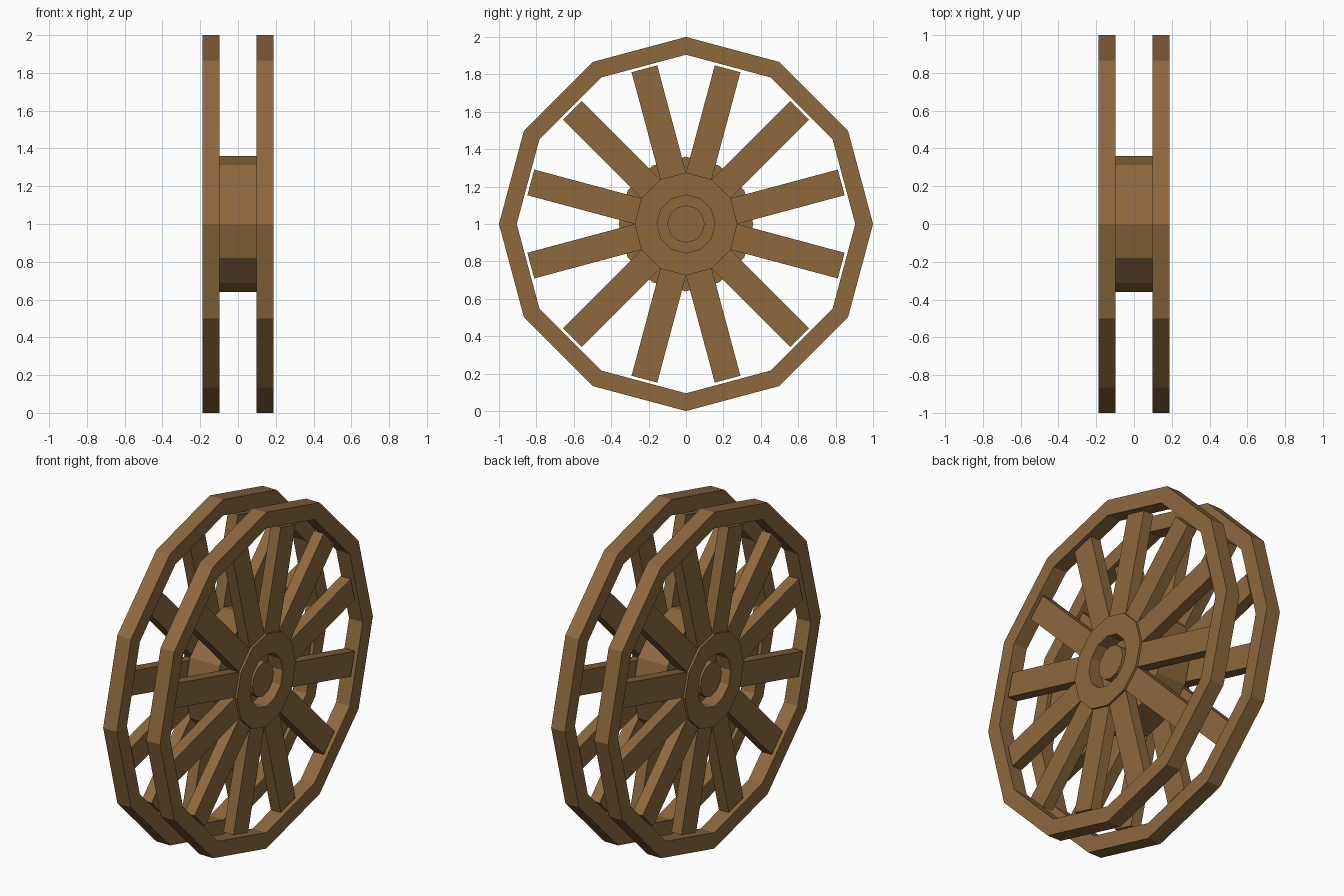
import bpy, bmesh
from math import sin, cos, pi, radians
from mathutils import Matrix, Vector

if "Cube" in bpy.data.objects:
    bpy.data.objects.remove(bpy.data.objects["Cube"])

SIDES = 12
CENTER_Z = 1.0
wood = bpy.data.materials.new("wood")
wood.diffuse_color = (0.27, 0.14, 0.048, 1)
wood.use_nodes = True
wood.node_tree.nodes["Principled BSDF"].inputs["Base Color"].default_value = wood.diffuse_color


def finish(name, bm):
    bmesh.ops.recalc_face_normals(bm, faces=bm.faces)
    me = bpy.data.meshes.new(name)
    bm.to_mesh(me)
    bm.free()
    me.materials.append(wood)
    ob = bpy.data.objects.new(name, me)
    ob.location.z = CENTER_Z
    bpy.context.collection.objects.link(ob)
    return ob


def loop(bm, r, x):
    return [bm.verts.new((x, r * cos(2 * pi * i / SIDES), r * sin(2 * pi * i / SIDES)))
            for i in range(SIDES)]


def bridge(bm, a, b):
    for i in range(SIDES):
        j = (i + 1) % SIDES
        bm.faces.new((a[i], a[j], b[j], b[i]))


def ring(name, r_out, r_in, x0, x1):
    bm = bmesh.new()
    loops = [loop(bm, r, x) for r, x in
             ((r_out, x0), (r_out, x1), (r_in, x1), (r_in, x0))]
    for k in range(4):
        bridge(bm, loops[k], loops[(k + 1) % 4])
    return finish(name, bm)


def drum(name, r, x0, x1):
    bm = bmesh.new()
    a, b = loop(bm, r, x0), loop(bm, r, x1)
    bridge(bm, a, b)
    bm.faces.new(a)
    bm.faces.new(b)
    return finish(name, bm)


def spokes(name, r0, r1, width, x0, x1):
    bm = bmesh.new()
    for i in range(SIDES):
        m = (Matrix.Rotation(radians(15 + 30 * i), 4, 'X')
             @ Matrix.Translation(((x0 + x1) / 2, (r0 + r1) / 2, 0))
             @ Matrix.Diagonal((x1 - x0, r1 - r0, width, 1)))
        bmesh.ops.create_cube(bm, size=1, matrix=m)
    return finish(name, bm)


# Two identical wheels, one each side
for side, s in (("right", 1), ("left", -1)):
    def span(a, b):
        return sorted((a * s, b * s))
    ring(side + "_rim", 1.0, 0.905, *span(0.097, 0.187))
    ring(side + "_hub", 0.275, 0.155, *span(0.097, 0.187))
    spokes(side + "_spokes", 0.255, 0.859, 0.142, *span(0.108, 0.174))

# Central drum joining the wheels, and the axle showing in both hubs
drum("center_drum", 0.36, -0.098, 0.098)
drum("axle", 0.1, -0.165, 0.165)
